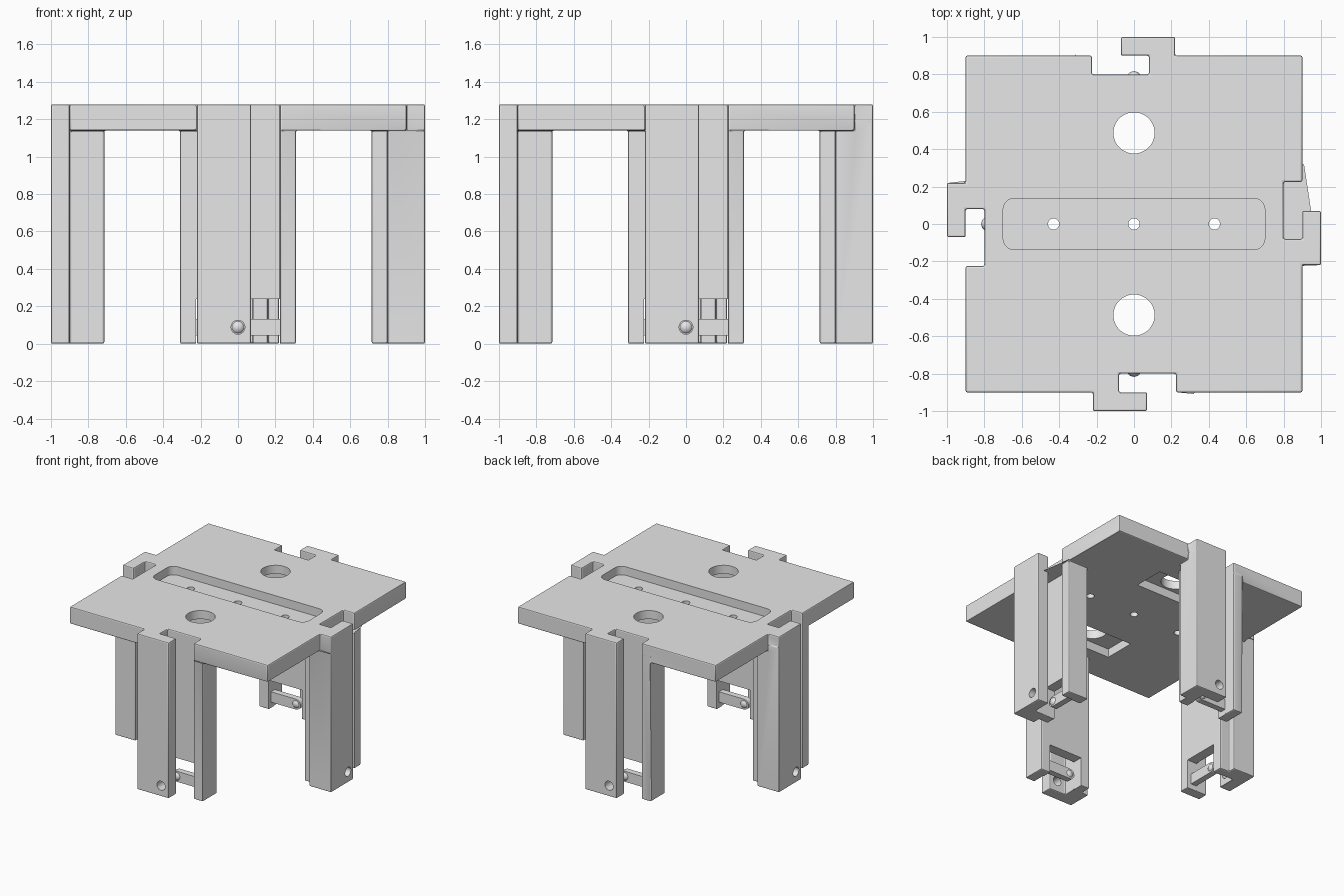
import bpy, bmesh
from math import pi, cos, sin, radians
from mathutils import Matrix, Vector

default = bpy.data.objects.get("Cube")
if default:
    bpy.data.objects.remove(default, do_unlink=True)

grey = bpy.data.materials.new("plain_grey")
grey.use_nodes = True
grey.diffuse_color = (0.8, 0.8, 0.8, 1)
grey.node_tree.nodes["Principled BSDF"].inputs["Base Color"].default_value = (0.8, 0.8, 0.8, 1)

TOP, UNDER = 1.28, 1.14
PIN_Z = 0.088
turns = [Matrix.Rotation(k * pi / 2, 4, 'Z') for k in range(4)]
UPRIGHT = Matrix.Rotation(pi / 2, 4, 'X')   # local z becomes -y, local y becomes z


def add_prism(bm, pts, z0, z1, matrix=Matrix()):
    bottom = [bm.verts.new(matrix @ Vector((x, y, z0))) for x, y in pts]
    top = [bm.verts.new(matrix @ Vector((x, y, z1))) for x, y in pts]
    bm.faces.new(bottom[::-1])
    bm.faces.new(top)
    n = len(pts)
    for i in range(n):
        j = (i + 1) % n
        bm.faces.new((bottom[i], bottom[j], top[j], top[i]))


def make_object(name, bm):
    bmesh.ops.recalc_face_normals(bm, faces=bm.faces)
    mesh = bpy.data.meshes.new(name)
    bm.to_mesh(mesh)
    bm.free()
    mesh.materials.append(grey)
    obj = bpy.data.objects.new(name, mesh)
    bpy.context.collection.objects.link(obj)
    return obj


def arc(cx, cy, r, start, end, n):
    return [(cx + r * cos(start + (end - start) * i / n),
             cy + r * sin(start + (end - start) * i / n)) for i in range(n + 1)]


def circle(cx, cy, r, n=32):
    return arc(cx, cy, r, 0, 2 * pi, n)[:-1]


def box(x0, x1, y0, y1):
    return [(x0, y0), (x1, y0), (x1, y1), (x0, y1)]


def rounded_box(hx, hy, r):
    pts = []
    for i, (sx, sy) in enumerate([(1, 1), (-1, 1), (-1, -1), (1, -1)]):
        pts += arc(sx * (hx - r), sy * (hy - r), r, i * pi / 2, (i + 1) * pi / 2, 6)
    return pts


def activate(obj):
    bpy.ops.object.select_all(action='DESELECT')
    obj.select_set(True)
    bpy.context.view_layer.objects.active = obj


def apply_modifier(obj, kind, **settings):
    mod = obj.modifiers.new(kind.lower(), kind)
    for key, value in settings.items():
        setattr(mod, key, value)
    activate(obj)
    bpy.ops.object.modifier_apply(modifier=mod.name)


def combine(obj, other, operation):
    apply_modifier(obj, 'BOOLEAN', operation=operation, solver='EXACT', object=other)
    bpy.data.objects.remove(other, do_unlink=True)


def cut(pts, z0, z1, matrix=Matrix()):
    bm = bmesh.new()
    add_prism(bm, pts, z0, z1, matrix)
    cutter = make_object("cutter", bm)
    cutter.hide_render = True
    combine(body, cutter, 'DIFFERENCE')


# Table top with an interlocking hook on each side
hook = [(-0.9, -0.9), (-0.22, -0.9), (-0.22, -1), (0.07, -1), (0.07, -0.9),
        (-0.08, -0.9), (-0.08, -0.8), (0.225, -0.8), (0.225, -0.9)]
outline = [(t @ Vector((x, y, 0))).xy for t in turns for x, y in hook]
bm = bmesh.new()
add_prism(bm, outline, UNDER, TOP)
body = make_object("table_body", bm)

# Four folded legs
section = hook[2:] + [(0.31, -0.9), (0.31, -0.715), (-0.16, -0.715), (-0.16, -0.8), (-0.22, -0.8)]
bm = bmesh.new()
for t in turns:
    add_prism(bm, section, 0, UNDER + 0.05, t)
combine(body, make_object("legs", bm), 'UNION')

# Merge flat areas and soften the outer edges
apply_modifier(body, 'DECIMATE', decimate_type='DISSOLVE', angle_limit=radians(1))
apply_modifier(body, 'BEVEL', width=0.009, segments=2, limit_method='ANGLE', angle_limit=radians(40))

# Tray recess with screw holes
cut(rounded_box(0.7, 0.137, 0.06), TOP - 0.07, TOP + 0.1)
for x in (-0.43, 0, 0.43):
    cut(circle(x, 0, 0.03, 24), 1, TOP + 0.1)

# Large holes with rectangular pockets underneath
for y in (-0.487, 0.487):
    cut(circle(0, y, 0.11, 48), 1, TOP + 0.1)
    cut(box(-0.265, 0.265, y - 0.13, y + 0.13), 1, UNDER + 0.07)

# Leg slots and pin holes
for t in turns:
    cut(box(-0.08, 0.225, -0.83, -0.65), -0.1, 0.24, t)
    cut(circle(0, PIN_Z, 0.037), 0.87, 1.1, t @ UPRIGHT)

activate(body)
bpy.ops.object.shade_smooth_by_angle(angle=radians(20))

# Spring tongues with a round catch, one in each slot
tongue = [(0.235, PIN_Z - 0.043), (0.235, PIN_Z + 0.043)] + arc(0, PIN_Z, 0.043, pi / 2, 3 * pi / 2, 12)
for side, t in zip(("front", "left", "back", "right"), turns):
    bm = bmesh.new()
    add_prism(bm, tongue, 0.75, 0.8, t @ UPRIGHT)
    spring = make_object(side + "_spring_tongue", bm)
    bm = bmesh.new()
    bmesh.ops.create_uvsphere(bm, u_segments=24, v_segments=12, radius=0.04,
                              matrix=t @ Matrix.Translation((0, -0.777, PIN_Z)))
    ball = make_object(side + "_catch_ball", bm)
    for obj in (spring, ball):
        activate(obj)
        bpy.ops.object.shade_smooth_by_angle(angle=radians(30))
